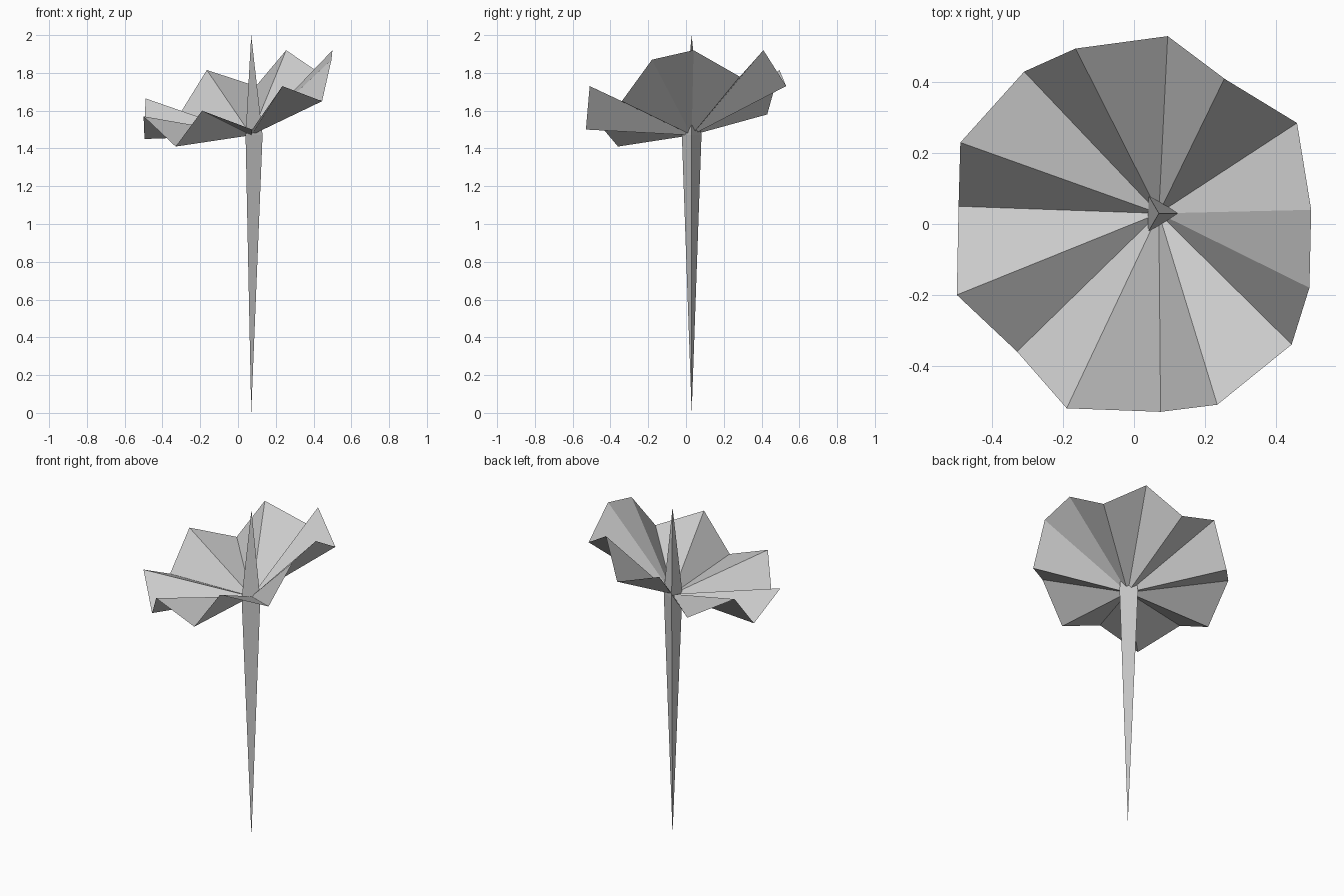
import bpy
from math import cos, sin, tau

if "Cube" in bpy.data.objects:
    bpy.data.objects.remove(bpy.data.objects["Cube"])

CX, CY, HUB = 0.07, 0.03, 1.47


def make(name, verts, faces):
    mesh = bpy.data.meshes.new(name)
    mesh.from_pydata(verts, [], faces)
    obj = bpy.data.objects.new(name, mesh)
    bpy.context.collection.objects.link(obj)
    return obj


# Three-sided stem, pointed at both ends and widest at the hub
ring = [(CX + 0.06 * cos(tau * i / 3), CY + 0.06 * sin(tau * i / 3), HUB) for i in range(3)]
stem_faces = []
for i in range(3):
    j = (i + 1) % 3
    stem_faces += [(j, i, 3), (i, j, 4)]
make("stem", ring + [(CX, CY, 0), (CX, CY, 2.0)], stem_faces)

# Pleated canopy: outer rim points, counter-clockwise
rim = [
    (0.50, 0.04, 1.92), (0.46, 0.285, 1.78), (0.255, 0.41, 1.92),
    (0.095, 0.53, 1.73), (-0.165, 0.495, 1.815), (-0.31, 0.43, 1.58),
    (-0.49, 0.23, 1.665), (-0.495, 0.05, 1.45), (-0.50, -0.20, 1.57),
    (-0.33, -0.36, 1.41), (-0.19, -0.52, 1.60), (0.075, -0.53, 1.50),
    (0.235, -0.51, 1.73), (0.445, -0.34, 1.65), (0.495, -0.18, 1.87),
]
# Small inner ring where the pleats gather around the stem
inner = [(CX + (x - CX) * 0.05, CY + (y - CY) * 0.05, HUB + (z - HUB) * 0.05) for x, y, z in rim]
n = len(rim)
pleats = []
for i in range(n):
    j = (i + 1) % n
    pleats += [(n + i, i, j), (n + i, j, n + j)]
make("canopy", rim + inner, pleats)
